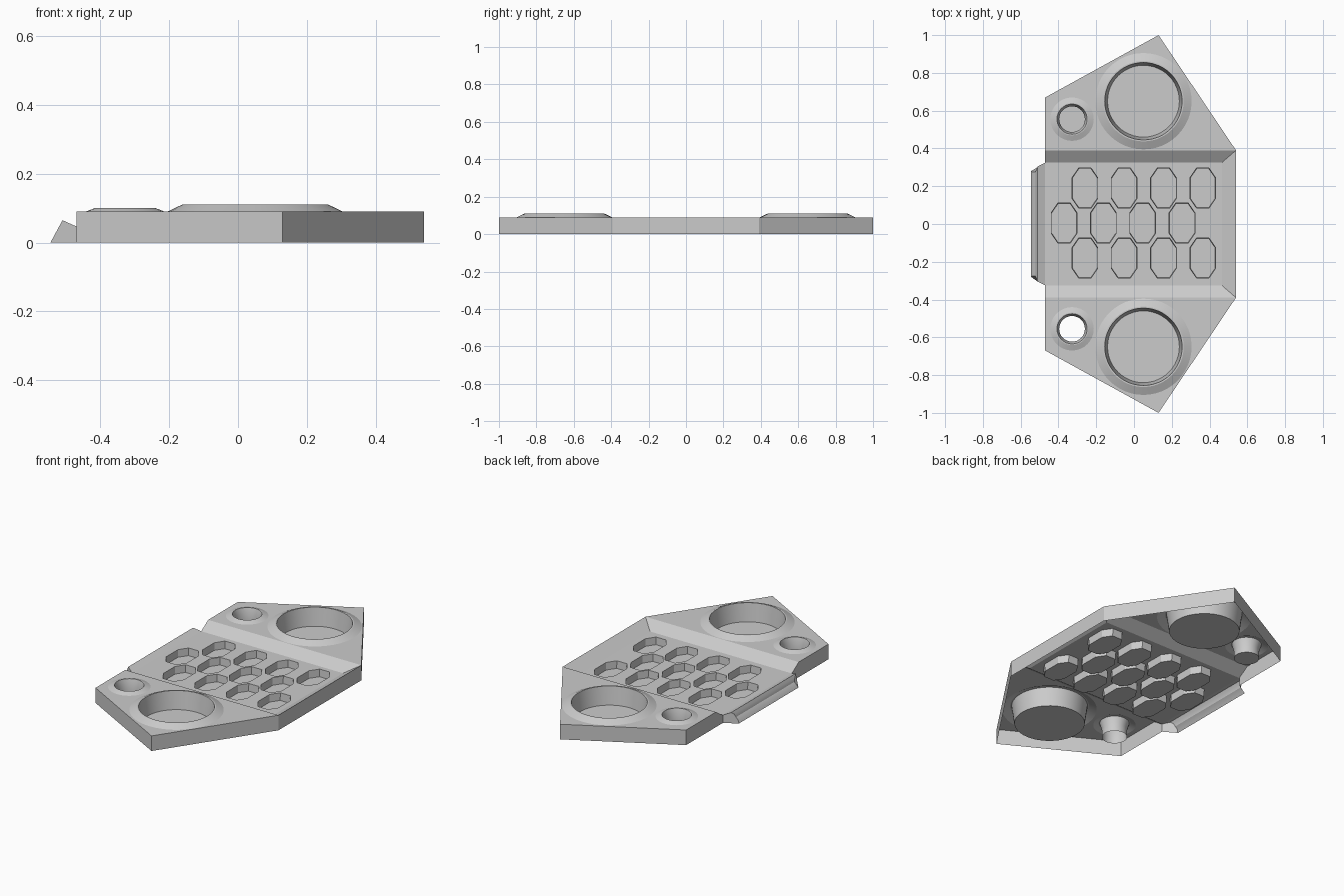
import bpy, bmesh, math

if "Cube" in bpy.data.objects:
    bpy.data.objects.remove(bpy.data.objects["Cube"])

TOP, LOW = 0.09, 0.047          # wing height and sunken centre height


def verts(bm, pts):
    return [bm.verts.new(p) for p in pts]


def face(bm, *pts):
    bm.faces.new(verts(bm, pts))


def fill(bm, loops):
    """Flat sheet from an outline and its hole loops."""
    edges = []
    for loop in loops:
        v = verts(bm, loop)
        edges += [bm.edges.new((v[i - 1], v[i])) for i in range(len(v))]
    bmesh.ops.triangle_fill(bm, use_beauty=True, use_dissolve=False,
                            edges=edges, normal=(0, 0, 1))


def skin(bm, rings, floor=True):
    """Join successive closed rings, optionally closing the last one."""
    for a, b in zip(rings, rings[1:]):
        for i in range(len(a)):
            face(bm, a[i - 1], a[i], b[i], b[i - 1])
    if floor:
        face(bm, *rings[-1])


def circle(x, y, r, z, n):
    return [(x + r * math.cos(2 * math.pi * i / n),
             y + r * math.sin(2 * math.pi * i / n), z) for i in range(n)]


def octagon(x, y, s, z):
    q = [(.068, .055), (.033, .106), (-.033, .106), (-.068, .055)]
    q += [(-a, -b) for a, b in q]
    return [(x + a * s, y + b * s, z) for a, b in q]


def finish(bm, name):
    bmesh.ops.remove_doubles(bm, verts=bm.verts, dist=1e-4)
    bmesh.ops.recalc_face_normals(bm, faces=bm.faces)
    bm.normal_update()
    if sum(f.normal.z * f.calc_area() for f in bm.faces) < 0:
        bmesh.ops.reverse_faces(bm, faces=bm.faces)
    me = bpy.data.meshes.new(name)
    bm.to_mesh(me)
    bm.free()
    ob = bpy.data.objects.new(name, me)
    bpy.context.collection.objects.link(ob)
    bpy.ops.object.select_all(action='DESELECT')
    ob.select_set(True)
    bpy.context.view_layer.objects.active = ob
    bpy.ops.object.shade_smooth_by_angle(angle=math.radians(20))


bm = bmesh.new()

for s in (1, -1):
    # raised wing with a large round cup and a small one
    big = [circle(.05, .65 * s, r, z, 48) for r, z in
           ((.255, TOP), (.213, .11), (.205, .11), (.19, .003))]
    small = [circle(-.328, .555 * s, r, z, 32) for r, z in
             ((.115, TOP), (.086, .101), (.08, .101), (.068, .06), (.068, .015))]
    rim = [(-.47, .39), (-.47, .67), (.13, 1), (.54, .39)]
    fill(bm, [[(x, y * s, TOP) for x, y in rim], big[0], small[0]])
    skin(bm, big)
    skin(bm, small, floor=s > 0)      # the front one is a through hole

    # outer walls of the wing
    for (x0, y0), (x1, y1) in zip(rim[1:], rim[2:]):
        face(bm, (x0, y0 * s, 0), (x1, y1 * s, 0), (x1, y1 * s, TOP), (x0, y0 * s, TOP))
    face(bm, (-.47, .67 * s, 0), (-.47, .67 * s, TOP), (-.47, .39 * s, TOP),
         (-.47, .325 * s, LOW), (-.47, .325 * s, 0))

    # slope from wing to sunken centre
    face(bm, (-.47, .39 * s, TOP), (.54, .39 * s, TOP),
         (.465, .325 * s, LOW), (-.47, .325 * s, LOW))

# slope and wall at the right end
face(bm, (.54, -.39, TOP), (.54, .39, TOP), (.465, .325, LOW), (.465, -.325, LOW))
face(bm, (.54, -.39, 0), (.54, .39, 0), (.54, .39, TOP), (.54, -.39, TOP))

# sunken centre with three staggered rows of octagonal cups
cups = []
for y, x0 in ((.19, -.26), (.005, -.37), (-.18, -.26)):
    for i in range(4):
        x = x0 + .208 * i
        cups.append([octagon(x, y, 1, LOW), octagon(x, y, .97, .003)])
fill(bm, [[(-.47, -.325, LOW), (.465, -.325, LOW), (.465, .325, LOW), (-.47, .325, LOW)]]
     + [c[0] for c in cups])
for c in cups:
    skin(bm, c)
finish(bm, "tray")

# catch lip along the left edge: (x, half length, z), with a shallow groove
bm = bmesh.new()
lip = [(-.47, .325, LOW), (-.51, .305, .065), (-.518, .285, .05),
       (-.522, .275, .03), (-.536, .275, .016), (-.545, .28, 0)]
for (x0, h0, z0), (x1, h1, z1) in zip(lip, lip[1:]):
    face(bm, (x0, -h0, z0), (x0, h0, z0), (x1, h1, z1), (x1, -h1, z1))
for s in (1, -1):
    face(bm, *[(x, h * s, z) for x, h, z in lip], (-.47, .325 * s, 0))
finish(bm, "catch_lip")
